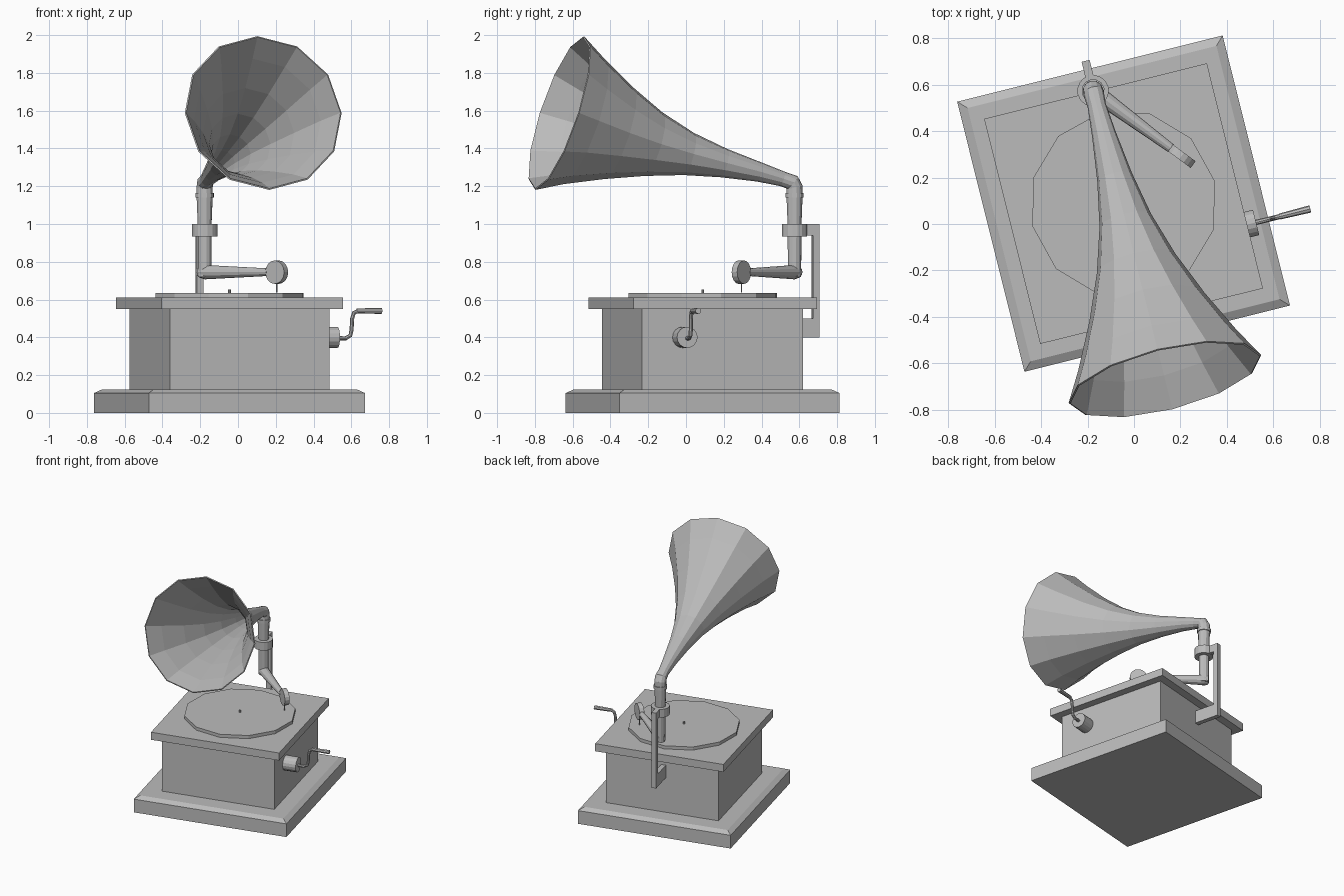
import bpy, bmesh, math
from mathutils import Vector, Matrix

if "Cube" in bpy.data.objects:
    bpy.data.objects.remove(bpy.data.objects["Cube"])

grey = bpy.data.materials.new("plain grey")
grey.use_nodes = True
grey.diffuse_color = (0.5, 0.5, 0.5, 1)
grey.node_tree.nodes["Principled BSDF"].inputs["Base Color"].default_value = (0.5, 0.5, 0.5, 1)

# The whole machine is turned a little about the vertical axis
FRAME = Matrix.Translation((-0.045, 0.088, 0)) @ Matrix.Rotation(math.radians(14), 4, 'Z')


def loft(name, rings, caps=True):
    """Skin a list of equal-length point rings into one object."""
    bm = bmesh.new()
    rows = [[bm.verts.new(FRAME @ Vector(p)) for p in ring] for ring in rings]
    n = len(rows[0])
    for a, b in zip(rows, rows[1:]):
        for i in range(n):
            j = (i + 1) % n
            bm.faces.new((a[i], a[j], b[j], b[i]))
    if caps:
        bm.faces.new(rows[0][::-1])
        bm.faces.new(rows[-1])
    bmesh.ops.recalc_face_normals(bm, faces=bm.faces)
    mesh = bpy.data.meshes.new(name)
    bm.to_mesh(mesh)
    bm.free()
    mesh.materials.append(grey)
    obj = bpy.data.objects.new(name, mesh)
    bpy.context.collection.objects.link(obj)
    return obj


def block(name, sections, cx=0, cy=0):
    """Rectangular stack; each section is (half width, half depth, height)."""
    corners = ((-1, -1), (1, -1), (1, 1), (-1, 1))
    return loft(name, [[(cx + sx * w, cy + sy * d, z) for sx, sy in corners]
                       for w, d, z in sections])


def tube(name, path, normal, sides=12, caps=True):
    """Sweep a polygon along a flat path of (x, y, z, radius)."""
    pts = [Vector(p[:3]) for p in path]
    normal = Vector(normal).normalized()
    rings = []
    for i, p in enumerate(pts):
        before = (p - pts[i - 1]).normalized() if i else None
        after = (pts[i + 1] - p).normalized() if i + 1 < len(pts) else None
        tangent = ((before or after) + (after or before)).normalized()
        up = normal.cross(tangent)
        rings.append([p + path[i][3] * (math.cos(a) * up + math.sin(a) * normal)
                      for a in (math.tau * k / sides for k in range(sides))])
    return loft(name, rings, caps)


# Cabinet
block("plinth", [(0.59, 0.6, 0), (0.59, 0.6, 0.105), (0.553, 0.563, 0.125)])
block("cabinet_body", [(0.435, 0.44, 0.12), (0.435, 0.44, 0.56)])
block("cabinet_lid", [(0.495, 0.5, 0.55), (0.495, 0.5, 0.61)])

# Turntable
tube("turntable", [(0, 0, 0.61, 0.405), (0, 0, 0.635, 0.405)], (1, 0, 0))
tube("spindle", [(0, 0, 0.63, 0.007), (0, 0, 0.652, 0.007)], (1, 0, 0), 8)

# Rear bracket: foot, upright, arm and collar
PX, PY = -0.01, 0.504
block("bracket_foot", [(0.018, 0.09, 0.4), (0.018, 0.09, 0.5)], PX, 0.525)
block("bracket_upright", [(0.018, 0.018, 0.4), (0.018, 0.018, 1.0)], PX, 0.619)
block("bracket_arm", [(0.018, 0.03, 0.94), (0.018, 0.03, 1.0)], PX, 0.59)
tube("collar", [(PX, PY, 0.935, 0.068), (PX, PY, 1.0, 0.068)], (1, 0, 0), 16)

# Sound post
tube("sound_post", [(PX, PY, 0.72, 0.036), (PX, PY, 1.0, 0.038), (PX, PY, 1.15, 0.044)], (1, 0, 0))
tube("post_band", [(PX, PY, 1.14, 0.05), (PX, PY, 1.165, 0.05)], (1, 0, 0))

# Elbow and horn: distance along the axis, radius, sag
TILT = math.radians(16)
profile = [(0.07, 0.04, 0), (0.2, 0.052, 0), (0.4, 0.077, 0.008), (0.6, 0.115, 0.015),
           (0.8, 0.175, 0.018), (1.0, 0.256, 0.014), (1.2, 0.353, 0.005), (1.333, 0.428, 0)]
horn_path = [(PX, PY, 1.16, 0.044), (PX, PY, 1.195, 0.044), (PX, PY - 0.012, 1.22, 0.044)]
horn_path += [(PX, PY - s * math.cos(TILT), 1.22 + s * math.sin(TILT) - sag, r)
              for s, r, sag in profile]
horn = tube("horn", horn_path, (1, 0, 0), 12, False)
shell = horn.modifiers.new("thin wall", 'SOLIDIFY')
shell.thickness = 0.008
shell.offset = -1

# Tone arm with sound box and needle
head = FRAME.inverted() @ Vector((0.205, 0.293, 0.745))
base = Vector((PX, PY, 0.745))
along = (head - base).normalized()
side = along.cross(Vector((0, 0, 1)))
neck = head - along * 0.055
tube("tone_arm", [(*(base - along * 0.03), 0.03), (*base, 0.038), (*neck, 0.02)], side)
tube("sound_box", [(*(head - side * 0.018), 0.062), (*(head + side * 0.018), 0.062)], (0, 0, 1), 16)
tube("needle", [(*(head - Vector((0, 0, 0.05))), 0.003),
                (head.x, head.y, 0.637, 0.003)], along, 6)

# Winding crank
CY = -0.217
tube("crank_hub", [(0.43, CY, 0.4, 0.056), (0.535, CY, 0.4, 0.056)], (0, 1, 0), 16)
tube("crank_rod", [(x, CY, z, 0.011) for x, z in
                   ((0.53, 0.395), (0.58, 0.395), (0.605, 0.41), (0.612, 0.44),
                    (0.615, 0.5), (0.625, 0.53), (0.65, 0.54))], (0, 1, 0), 8)
tube("crank_handle", [(0.64, CY, 0.54, 0.013), (0.776, CY, 0.54, 0.016)], (0, 1, 0), 8)
